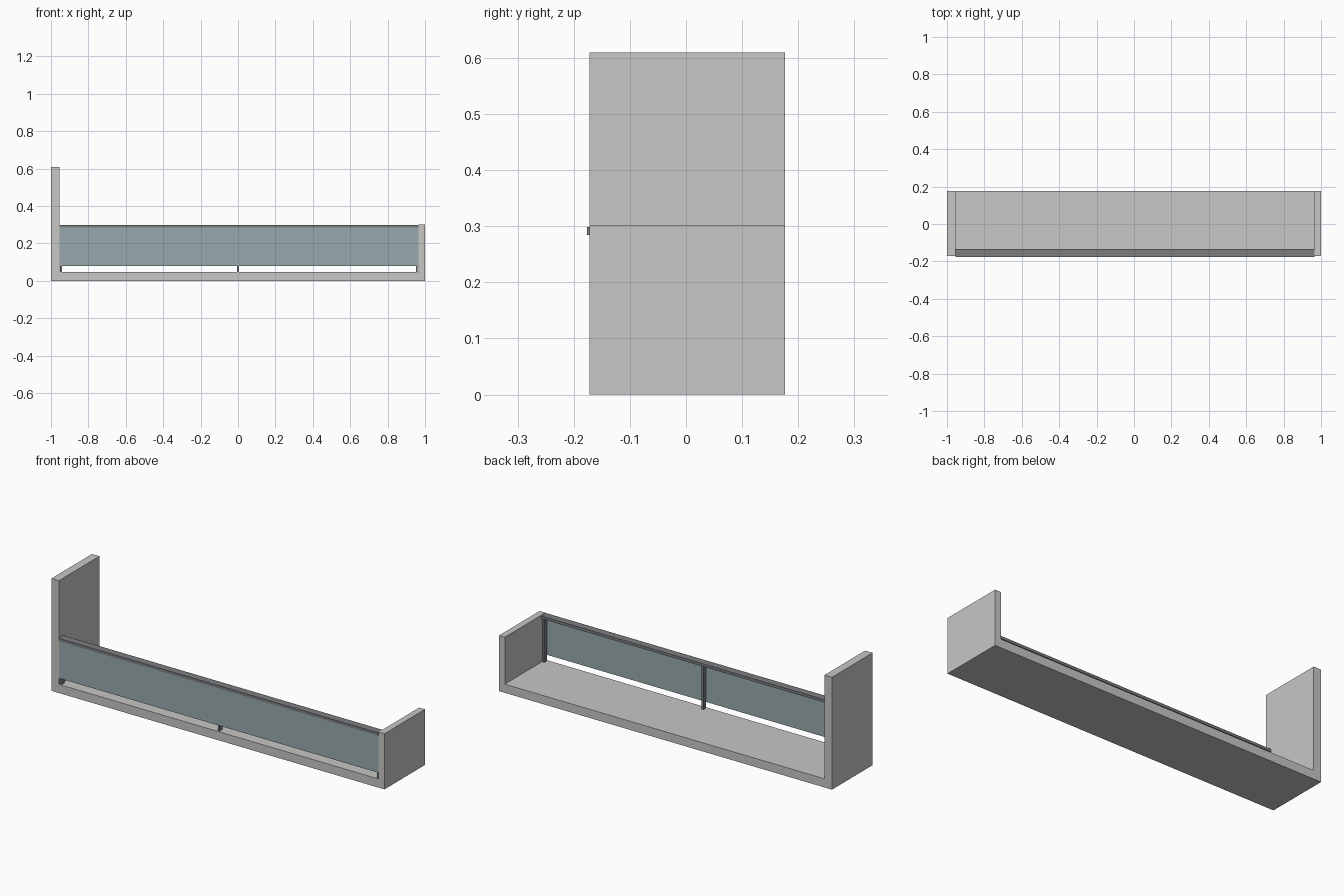
import bpy, bmesh

if "Cube" in bpy.data.objects:
    bpy.data.objects.remove(bpy.data.objects["Cube"])


def material(name, rgb):
    m = bpy.data.materials.new(name)
    m.diffuse_color = (*rgb, 1)
    m.use_nodes = True
    m.node_tree.nodes["Principled BSDF"].inputs["Base Color"].default_value = m.diffuse_color
    return m


CONCRETE = material("light concrete", (0.578, 0.571, 0.558))
GLASS = material("blue grey glass", (0.314, 0.402, 0.429))
METAL = material("dark grey metal", (0.20, 0.207, 0.214))


def prism(name, outline, y0, y1, mat):
    """Extrude an (x, z) outline from y0 to y1."""
    bm = bmesh.new()
    face = bm.faces.new([bm.verts.new((x, y0, z)) for x, z in outline])
    ext = bmesh.ops.extrude_face_region(bm, geom=[face])["geom"]
    verts = [g for g in ext if isinstance(g, bmesh.types.BMVert)]
    bmesh.ops.translate(bm, verts=verts, vec=(0, y1 - y0, 0))
    bmesh.ops.recalc_face_normals(bm, faces=bm.faces)
    mesh = bpy.data.meshes.new(name)
    bm.to_mesh(mesh)
    bm.free()
    mesh.materials.append(mat)
    obj = bpy.data.objects.new(name, mesh)
    bpy.context.collection.objects.link(obj)
    return obj


def box(name, x0, x1, y0, y1, z0, z1, mat):
    return prism(name, [(x0, z0), (x1, z0), (x1, z1), (x0, z1)], y0, y1, mat)


LEFT, RIGHT = -0.955, 0.965      # inner wall faces
FLOOR = 0.047                    # slab top
FRONT, BACK = -0.172, 0.176

# Slab with a tall left wall and a low right wall
prism("balcony_slab_and_walls",
      [(-1, 0), (1, 0), (1, 0.302), (RIGHT, 0.302), (RIGHT, FLOOR),
       (LEFT, FLOOR), (LEFT, 0.61), (-1, 0.61)], FRONT, BACK, CONCRETE)

# Glass panel hanging in front of the posts
box("glass_panel", LEFT, RIGHT, -0.171, -0.165, 0.08, 0.286, GLASS)

# Handrail along the top
box("handrail", LEFT, RIGHT, -0.176, -0.135, 0.284, 0.299, METAL)

# Three slim posts
for name, x in (("left_post", -0.947), ("middle_post", 0.0), ("right_post", 0.956)):
    box(name, x - 0.005, x + 0.005, -0.165, -0.142, FLOOR, 0.286, METAL)
